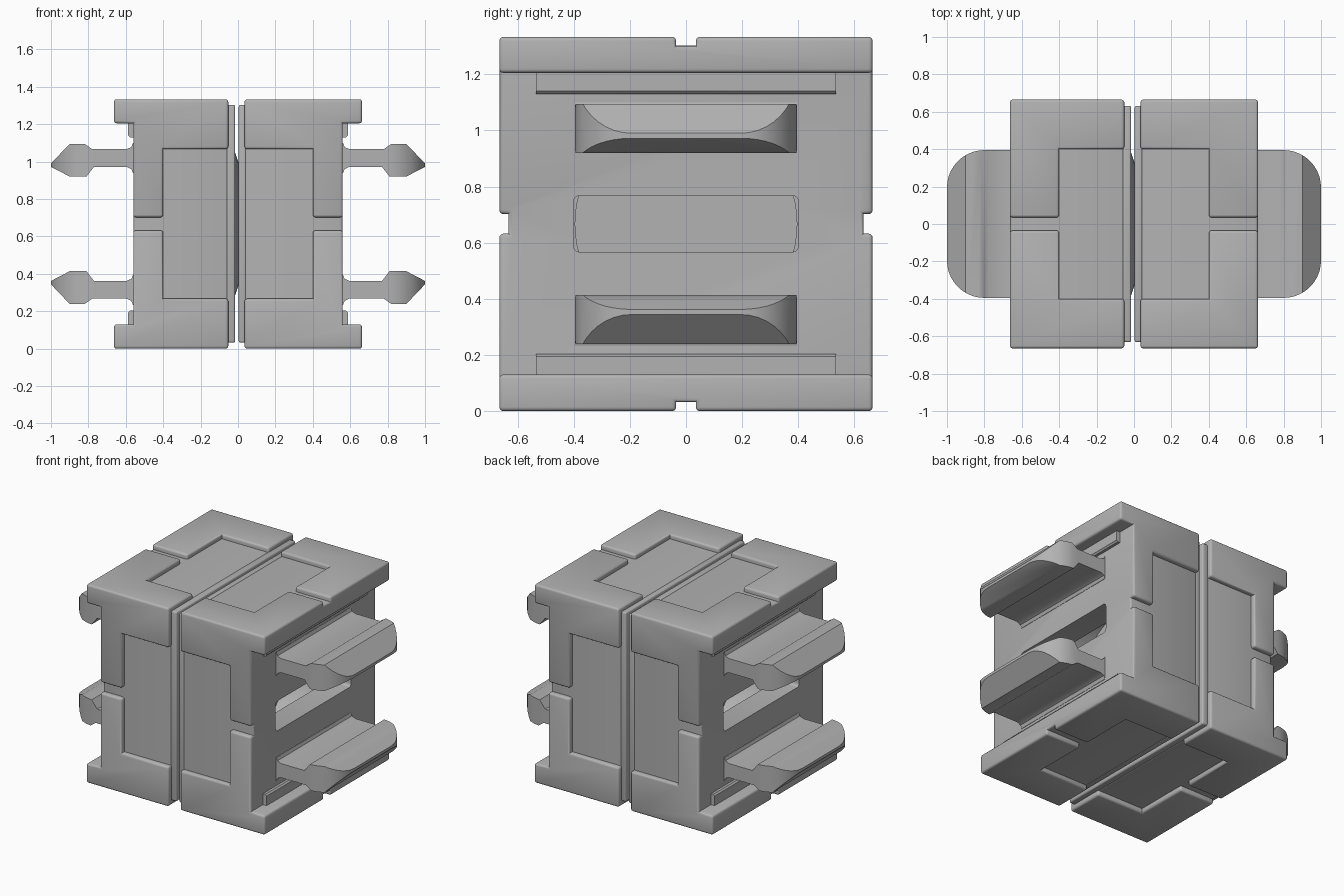
import bpy, bmesh, math

cube = bpy.data.objects.get("Cube")
if cube:
    bpy.data.objects.remove(cube, do_unlink=True)

grey = bpy.data.materials.new("plain grey")
grey.use_nodes = True
colour = (0.45, 0.45, 0.45, 1)
grey.diffuse_color = colour
grey.node_tree.nodes["Principled BSDF"].inputs["Base Color"].default_value = colour

MID = 0.667    # mid height
HALF = 0.665   # half of the block's height and depth


def prism(name, points, axis, lo, hi, side=1):
    """Extrude a 2D outline along an axis, mirrored in x when side is -1."""
    place = {"x": lambda a, b, t: (t * side, a, b),
             "y": lambda a, b, t: (a * side, t, b),
             "z": lambda a, b, t: (a * side, b, t)}[axis]
    bm = bmesh.new()
    rings = [[bm.verts.new(place(a, b, t)) for a, b in points] for t in (lo, hi)]
    bm.faces.new(rings[0])
    bm.faces.new(rings[1])
    for i in range(len(points)):
        j = (i + 1) % len(points)
        bm.faces.new((rings[0][i], rings[0][j], rings[1][j], rings[1][i]))
    bmesh.ops.recalc_face_normals(bm, faces=bm.faces)
    mesh = bpy.data.meshes.new(name)
    bm.to_mesh(mesh)
    bm.free()
    mesh.materials.append(grey)
    ob = bpy.data.objects.new(name, mesh)
    bpy.context.collection.objects.link(ob)
    return ob


def rect(a0, a1, b0, b1):
    return [(a0, b0), (a1, b0), (a1, b1), (a0, b1)]


def arc(cx, cy, r, start, end, n):
    return [(cx + r * math.cos(math.radians(start + (end - start) * i / n)),
             cy + r * math.sin(math.radians(start + (end - start) * i / n)))
            for i in range(n + 1)]


def activate(ob):
    bpy.ops.object.select_all(action="DESELECT")
    ob.select_set(True)
    bpy.context.view_layer.objects.active = ob


def boolean(ob, cutter, operation="DIFFERENCE"):
    mod = ob.modifiers.new("cut", "BOOLEAN")
    mod.operation, mod.solver, mod.object = operation, "EXACT", cutter
    activate(ob)
    bpy.ops.object.modifier_apply(modifier=mod.name)
    bpy.data.objects.remove(cutter, do_unlink=True)


def round_edges(ob, width):
    """Round only the outward edges, leaving inner corners crisp."""
    bm = bmesh.new()
    bm.from_mesh(ob.data)
    bmesh.ops.dissolve_limit(bm, angle_limit=0.01, verts=bm.verts, edges=bm.edges)
    edges = [e for e in bm.edges if e.is_manifold and e.is_convex
             and e.calc_face_angle(0) > 0.5]
    bmesh.ops.bevel(bm, geom=edges, offset=width, segments=3, profile=0.5,
                    affect="EDGES", clamp_overlap=True)
    bm.to_mesh(ob.data)
    bm.free()


def smooth(ob):
    activate(ob)
    bpy.ops.object.shade_smooth_by_angle(angle=math.radians(35))


# Recessed panel outline: a wide field with a narrow channel to the outer edge
panel = [(-0.1, -0.4), (0.4, -0.4), (0.4, -0.035), (0.8, -0.035),
         (0.8, 0.035), (0.4, 0.035), (0.4, 0.4), (-0.1, 0.4)]
panel_up = [(x, v + MID) for x, v in panel]

# Upper clip outline, from its filleted root to the pointed head
clip = [(0.5, 0.94), (0.562, 0.94), (0.57, 0.96), (0.595, 0.972), (0.77, 0.972),
        (0.81, 0.92), (0.90, 0.92), (1.0, 0.972), (1.0, 0.99), (0.90, 1.095),
        (0.82, 1.095), (0.78, 1.067), (0.595, 1.067), (0.57, 1.078),
        (0.562, 1.10), (0.5, 1.10)]
clip_plan = ([(0.45, -0.395)] + arc(0.8, -0.195, 0.2, -90, 0, 10)
             + arc(0.8, 0.195, 0.2, 0, 90, 10) + [(0.45, 0.395)])

for side, label, inner in ((1, "left", 0.035), (-1, "right", 0.052)):
    # Flanged block
    outline = [(inner, 0), (0.663, 0), (0.663, 0.13), (0.56, 0.13),
               (0.56, 1.205), (0.663, 1.205), (0.663, 1.333), (inner, 1.333)]
    block = prism(label + "_block", outline, "y", -HALF, HALF, side)
    # Recessed panels on front, back, bottom and top
    for lo, hi in ((-1, 0.032 - HALF), (HALF - 0.032, 1)):
        boolean(block, prism("cutter", panel_up, "y", lo, hi, side))
    for lo, hi in ((-1, 0.032), (1.301, 2)):
        boolean(block, prism("cutter", panel, "z", lo, hi, side))
    round_edges(block, 0.014)
    # Side slot opening onto a round pocket
    slot = (arc(0.38, MID + 0.08, 0.02, 0, 90, 4)
            + arc(-0.38, MID + 0.08, 0.02, 90, 180, 4)
            + arc(-0.38, MID - 0.08, 0.02, 180, 270, 4)
            + arc(0.38, MID - 0.08, 0.02, 270, 360, 4))
    boolean(block, prism("cutter", slot, "x", 0.3, 0.8, side))
    pocket = arc(0, MID, 0.395, 0, 354.375, 63)
    boolean(block, prism("cutter", pocket, "x", 0.1, 0.4, side))
    smooth(block)

    # Thin mating plate on the inner face
    near = inner - 0.031 if side > 0 else inner - 0.037
    plate = prism(label + "_mating_plate", rect(-0.632, 0.632, 0.032, 1.303),
                  "x", near, inner + 0.01, side)
    round_edges(plate, 0.01)
    smooth(plate)

    for level in ("upper", "lower"):
        def flip(points):
            return [(a, b if level == "upper" else 2 * MID - b) for a, b in points]

        # Ledge strip beside the flange
        ledge = prism(f"{label}_{level}_ledge",
                      flip([(0.5, 1.13), (0.577, 1.13), (0.587, 1.14),
                            (0.587, 1.21), (0.5, 1.21)]), "y", -0.535, 0.535, side)
        # Clip with rounded outer corners
        tab = prism(f"{label}_{level}_clip", flip(clip), "y", -0.5, 0.5, side)
        boolean(tab, prism("cutter", clip_plan, "z", -0.5, 2, side), "INTERSECT")
        smooth(tab)

# Shallow disc joining the two plates
bpy.ops.mesh.primitive_cone_add(vertices=64, radius1=0.39, radius2=0.3, depth=0.03,
                                location=(-0.003, 0, MID), rotation=(0, math.pi / 2, 0))
disc = bpy.context.object
disc.name = "centre_disc"
disc.data.materials.append(grey)
smooth(disc)
